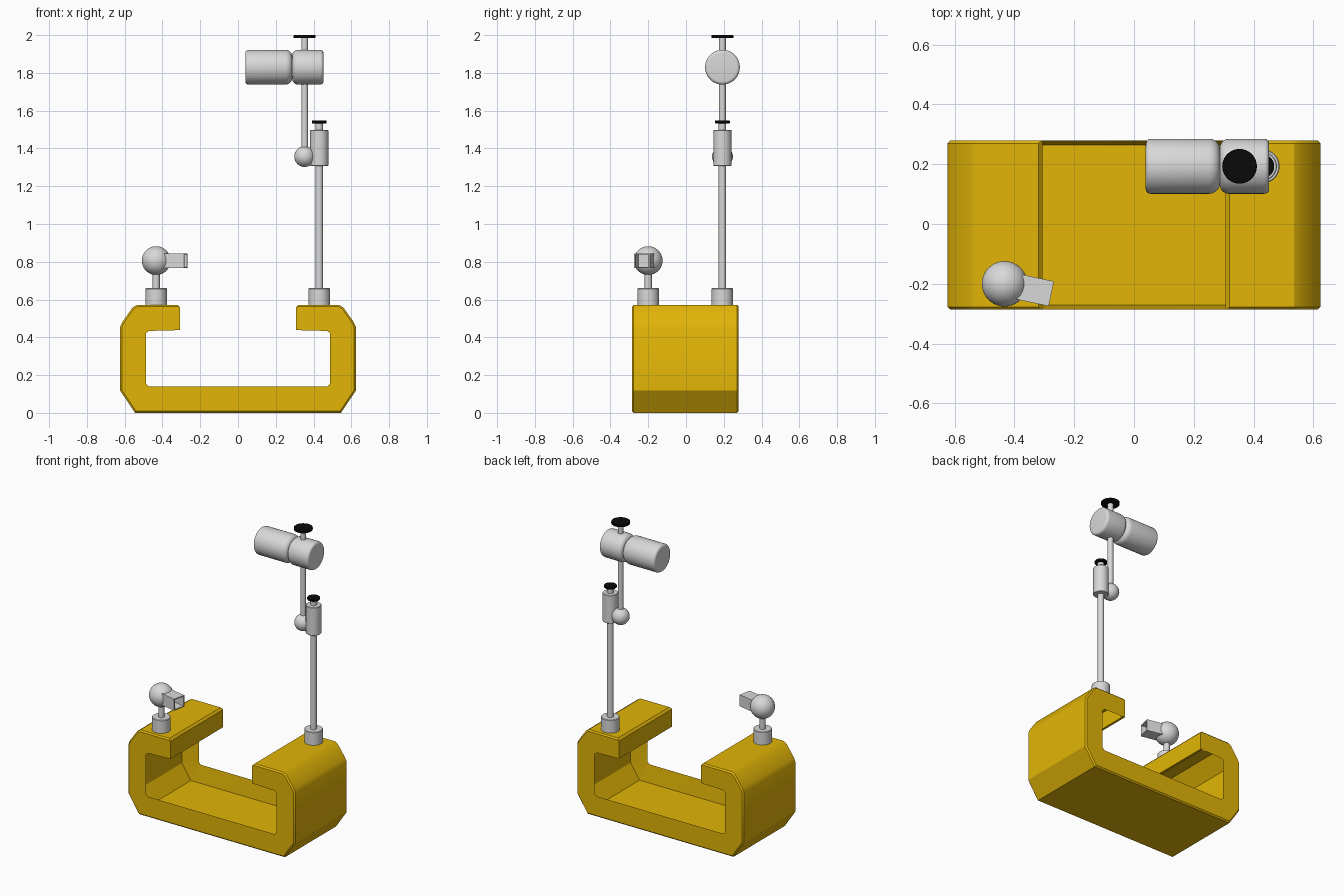
import bpy, bmesh, math
from mathutils import Matrix, Vector

if "Cube" in bpy.data.objects:
    bpy.data.objects.remove(bpy.data.objects["Cube"])


def material(name, rgb):
    m = bpy.data.materials.new(name)
    m.diffuse_color = (*rgb, 1)
    m.use_nodes = True
    m.node_tree.nodes["Principled BSDF"].inputs["Base Color"].default_value = m.diffuse_color
    return m


YELLOW = material("yellow_paint", (0.76, 0.46, 0.002))
GREY = material("light_grey_metal", (0.69, 0.69, 0.69))
BLACK = material("black_plastic", (0.003, 0.003, 0.003))


def finish(bm, name, mat, loc=(0, 0, 0), angle=30):
    bmesh.ops.recalc_face_normals(bm, faces=bm.faces)
    me = bpy.data.meshes.new(name)
    bm.to_mesh(me)
    bm.free()
    me.materials.append(mat)
    ob = bpy.data.objects.new(name, me)
    ob.location = loc
    bpy.context.collection.objects.link(ob)
    bpy.ops.object.select_all(action='DESELECT')
    ob.select_set(True)
    bpy.context.view_layer.objects.active = ob
    bpy.ops.object.shade_smooth_by_angle(angle=math.radians(angle))
    return ob


def lathe(name, profile, loc, mat=GREY, axis='Z', n=40):
    """Turned part: profile is (radius, position along axis), capped at both ends."""
    bm = bmesh.new()
    rings = [[bm.verts.new((r * math.cos(2 * math.pi * i / n), r * math.sin(2 * math.pi * i / n), h))
              for i in range(n)] for r, h in profile]
    for a, b in zip(rings, rings[1:]):
        for i in range(n):
            j = (i + 1) % n
            bm.faces.new((a[i], a[j], b[j], b[i]))
    bm.faces.new(rings[0])
    bm.faces.new(rings[-1])
    if axis == 'X':
        bm.transform(Matrix.Rotation(math.pi / 2, 4, 'Y'))
    return finish(bm, name, mat, loc)


def rod(name, r, z0, z1, x, y, mat=GREY, c=0.0):
    prof = [(r, z0), (r, z1)]
    if c:
        prof = [(r - c, z0), (r, z0 + c), (r, z1 - c), (r - c, z1)]
    return lathe(name, prof, (x, y, 0), mat)


def ball(name, r, loc):
    bm = bmesh.new()
    bmesh.ops.create_uvsphere(bm, u_segments=40, v_segments=24, radius=r)
    return finish(bm, name, GREY, loc, 60)


# Open clamp-shaped frame: half outline mirrored in x and lofted along y.
# It is a hollow shell; broad end rims narrow the opening at front and back.
outer = [(0.545, 0), (0.624, 0.118), (0.624, 0.455), (0.613, 0.48), (0.558, 0.558), (0.535, 0.572),
         (0.319, 0.572), (0.306, 0.558), (0.306, 0.439)]
rim = [(0.322, 0.438), (0.35, 0.437), (0.473, 0.434), (0.488, 0.42), (0.488, 0.155), (0.473, 0.14)]
hollow = [(0.322, 0.439), (0.322, 0.552), (0.527, 0.552), (0.604, 0.452), (0.604, 0.122), (0.537, 0.022)]
bm = bmesh.new()
sections = []
for y, inner in ((-0.286, rim), (-0.271, hollow), (0.264, hollow), (0.279, rim)):
    side = outer + inner
    loop = side + [(-x, z) for x, z in reversed(side)]
    sections.append([bm.verts.new((x, y, z)) for x, z in loop])
n = len(sections[0])
for a, b in zip(sections, sections[1:]):
    for i in range(n):
        j = (i + 1) % n
        bm.faces.new((a[i], a[j], b[j], b[i]))
bm.faces.new(sections[0])
bm.faces.new(sections[-1])
# Soften the outer end edges
soft = set(range(0, 7)) | set(range(n - 7, n))
edges = set()
for s in (sections[0], sections[-1]):
    for i in range(n):
        j = (i + 1) % n
        if i in soft and j in soft:
            edges.add(bm.edges.get((s[i], s[j])))
bmesh.ops.bevel(bm, geom=list(edges), offset=0.009, segments=1, affect='EDGES', clamp_overlap=True)
finish(bm, "frame", YELLOW, angle=31)

# Tall mast on the right, with clamp sleeve and knob
MX, MY = 0.430, 0.193
rod("mast_socket", 0.057, 0.56, 0.66, MX, MY, c=0.003)
rod("mast", 0.02, 0.65, 1.32, MX, MY)
rod("mast_sleeve", 0.048, 1.307, 1.498, MX, MY, c=0.003)
rod("sleeve_screw", 0.02, 1.49, 1.54, MX, MY)
rod("sleeve_knob", 0.039, 1.533, 1.548, MX, MY, BLACK, 0.002)

# Offset arm carried by a ball joint
AX = 0.353
ball("arm_ball", 0.055, (AX, MY, 1.357))
rod("arm", 0.018, 1.36, 1.99, AX, MY)
rod("arm_knob", 0.058, 1.984, 2.0, AX, MY, BLACK, 0.002)

# Cross head: two rounded drums meeting at a narrow waist
R = 0.092


def rounded(a, b, ca, cb):
    """Drum profile from a to b with rounded ends of radius ca and cb."""
    t = [math.pi / 2 * k / 5 for k in range(6)]
    return ([(R - ca + ca * math.sin(u), a + ca - ca * math.cos(u)) for u in t] +
            [(R - cb + cb * math.cos(u), b - cb + cb * math.sin(u)) for u in t])


lathe("head_drum_long", rounded(0.039, 0.288, 0.017, 0.036), (0, MY, 1.83), axis='X', n=48)
lathe("head_drum_short", rounded(0.287, 0.452, 0.03, 0.016), (0, MY, 1.83), axis='X', n=48)

# Short post on the left with ball
PX, PY = -0.433, -0.20
rod("post_socket", 0.057, 0.56, 0.66, PX, PY, c=0.003)
rod("post", 0.019, 0.65, 0.78, PX, PY)
ball("post_ball", 0.076, (PX, PY, 0.806))

# Open square tube sticking out of the ball
bm = bmesh.new()
bmesh.ops.create_cube(bm, size=1, matrix=Matrix.Translation((0.106, 0, 0)) @
                      Matrix.Diagonal((0.108, 0.085, 0.078, 1)))
end = max(bm.faces, key=lambda f: f.calc_center_median().x)
bmesh.ops.inset_individual(bm, faces=[end], thickness=0.009)
pushed = bmesh.ops.extrude_face_region(bm, geom=[end])
bmesh.ops.translate(bm, vec=Vector((-0.08, 0, 0)),
                    verts=[v for v in pushed['geom'] if isinstance(v, bmesh.types.BMVert)])
if end.is_valid:
    bm.faces.remove(end)
tube = finish(bm, "square_tube", GREY, (PX, PY, 0.806))
tube.rotation_euler.z = math.radians(-12)
